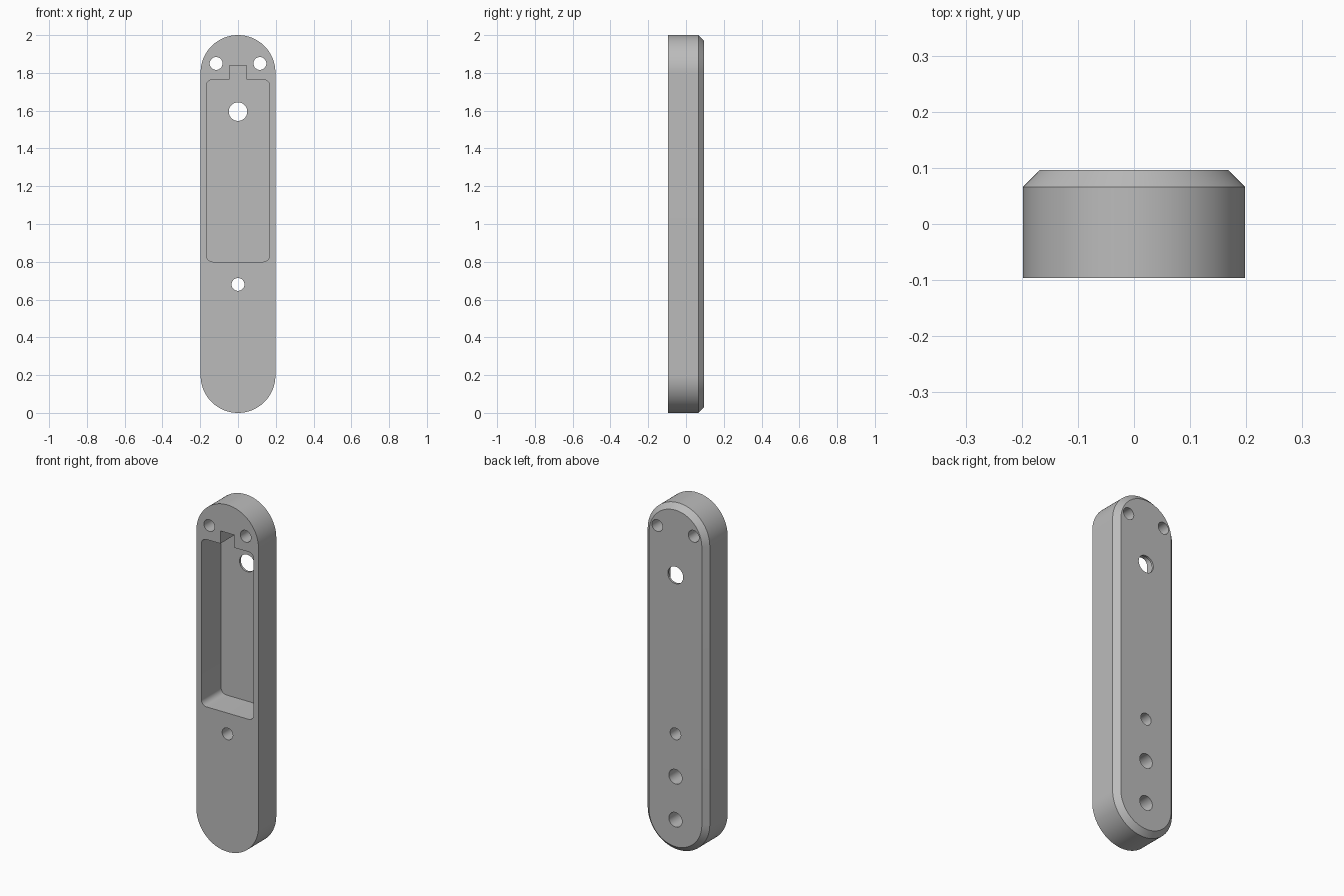
import bpy, bmesh, math

if "Cube" in bpy.data.objects:
    bpy.data.objects.remove(bpy.data.objects["Cube"])

HALF_W, HALF_D, HEIGHT, CHAMFER = 0.198, 0.096, 2.0, 0.03
FLOOR_Y = 0.084

grey = bpy.data.materials.new("plain grey")
grey.use_nodes = True
colour = (0.5, 0.5, 0.5, 1)
grey.diffuse_color = colour
grey.node_tree.nodes["Principled BSDF"].inputs["Base Color"].default_value = colour


def arc(cx, cz, r, start, end, steps):
    """Points of an arc in the x-z plane, angles in degrees."""
    angles = [math.radians(start + (end - start) * i / steps) for i in range(steps + 1)]
    return [(cx + r * math.cos(a), cz + r * math.sin(a)) for a in angles]


def capsule(r):
    """Upright outline with fully rounded ends."""
    return (arc(0, HEIGHT - HALF_W, r, 0, 180, 48)
            + arc(0, HALF_W, r, 180, 360, 48))


def loft(name, sections):
    """Closed solid through (y, outline) sections, ordered front to back."""
    bm = bmesh.new()
    rings = [[bm.verts.new((x, y, z)) for x, z in pts] for y, pts in sections]
    for a, b in zip(rings, rings[1:]):
        for i in range(len(a)):
            j = (i + 1) % len(a)
            bm.faces.new((a[i], a[j], b[j], b[i]))
    bm.faces.new(rings[0])
    bm.faces.new(rings[-1])
    bmesh.ops.recalc_face_normals(bm, faces=bm.faces)
    mesh = bpy.data.meshes.new(name)
    bm.to_mesh(mesh)
    bm.free()
    mesh.materials.append(grey)
    obj = bpy.data.objects.new(name, mesh)
    bpy.context.collection.objects.link(obj)
    return obj


# Rounded bar with a chamfered back edge
body = loft("handle_body", [
    (-HALF_D, capsule(HALF_W)),
    (HALF_D - CHAMFER, capsule(HALF_W)),
    (HALF_D, capsule(HALF_W - CHAMFER)),
])

# Front pocket with rounded corners and a notch on top
pw, low, high, r = 0.167, 0.8, 1.765, 0.033
nw, notch_top = 0.045, 1.838
pocket = (arc(pw - r, high - r, r, 0, 90, 8)
          + [(nw, high), (nw, notch_top), (-nw, notch_top), (-nw, high)]
          + arc(-pw + r, high - r, r, 90, 180, 8)
          + arc(-pw + r, low + r, r, 180, 270, 8)
          + arc(pw - r, low + r, r, 270, 360, 8))
cutters = [loft("pocket_cutter", [(-0.2, pocket), (FLOOR_Y, pocket)])]

# Through holes, then blind holes from the back: x, z, radius, start depth
holes = [(-0.116, 1.85, 0.034, -0.2), (0.116, 1.85, 0.034, -0.2),
         (0, 1.595, 0.049, -0.2), (0, 0.68, 0.034, -0.2),
         (0, 0.433, 0.042, -0.05), (0, 0.185, 0.042, -0.05)]
for x, z, rad, y0 in holes:
    circle = arc(x, z, rad, 0, 360, 40)[:-1]
    cutters.append(loft("hole_cutter", [(y0, circle), (0.2, circle)]))

# Cut everything, then drop the cutters
bpy.context.view_layer.objects.active = body
body.select_set(True)
for cutter in cutters:
    cutter.hide_render = True
    mod = body.modifiers.new("cut", "BOOLEAN")
    mod.operation = "DIFFERENCE"
    mod.solver = "EXACT"
    mod.object = cutter
    bpy.ops.object.modifier_apply(modifier=mod.name)
    bpy.data.objects.remove(cutter)

bpy.ops.object.shade_smooth_by_angle(angle=math.radians(30))
